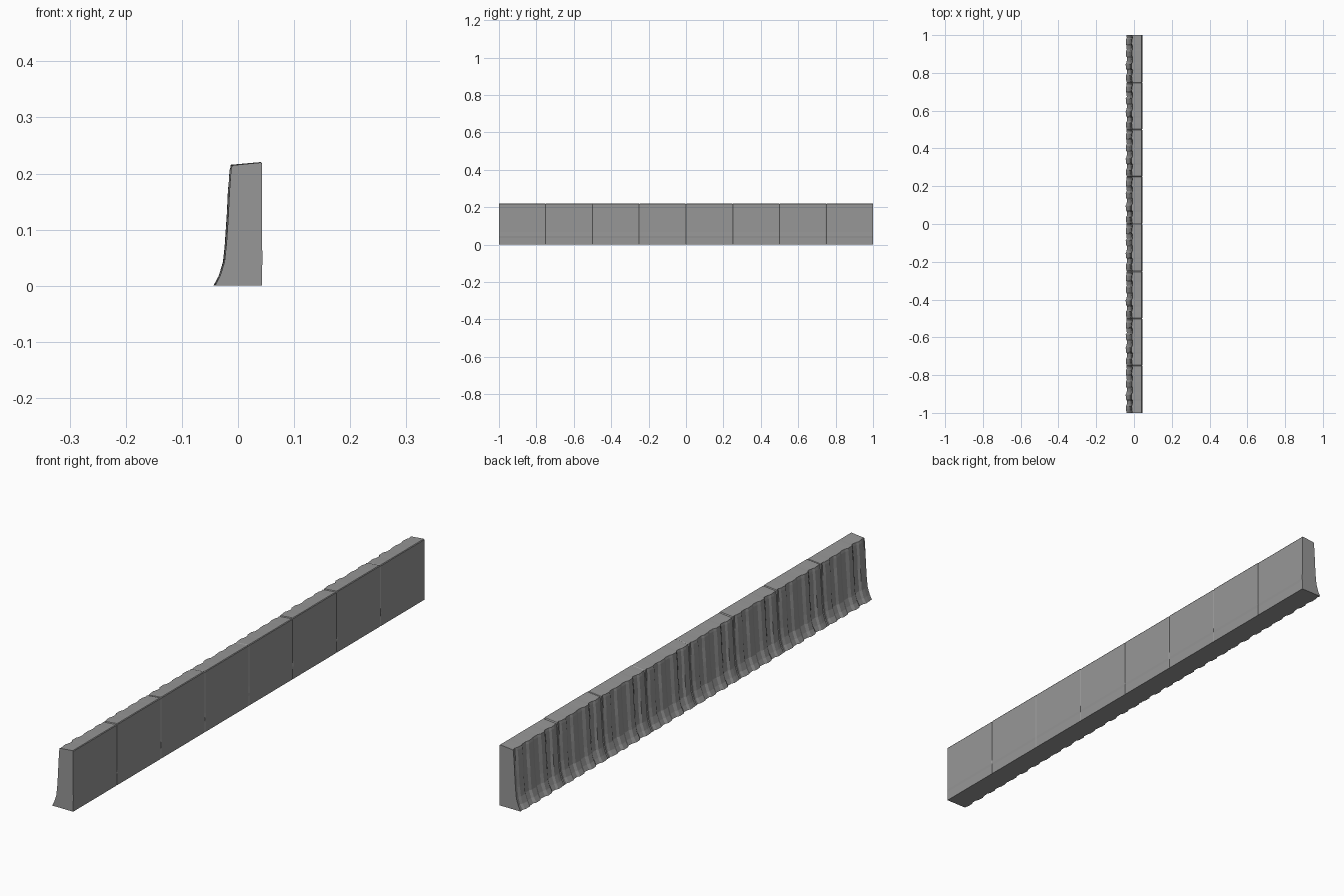
import bpy, bmesh, random

if "Cube" in bpy.data.objects:
    bpy.data.objects.remove(bpy.data.objects["Cube"])

random.seed(4)
BLOCKS, LENGTH = 8, 0.25

# cross-section (x, z): rough face from foot to top edge, then smooth back
rough = [(-0.044, 0.0), (-0.035, 0.017), (-0.027, 0.042), (-0.0235, 0.075),
         (-0.0205, 0.12), (-0.018, 0.17), (-0.0155, 0.205), (-0.0135, 0.2155)]
smooth = [(0.041, 0.2205), (0.043, 0.218), (0.043, 0.068),
          (0.044, 0.045), (0.043, 0.035), (0.043, 0.0)]

# ripples across one block: (position along block, depth of the hollow)
ripples = [(0.003, 0.004), (0.020, 0.001), (0.036, 0.000), (0.044, 0.005), (0.064, 0.006),
           (0.073, 0.001), (0.096, 0.000), (0.108, 0.005), (0.130, 0.006), (0.140, 0.002),
           (0.164, 0.001), (0.174, 0.006), (0.194, 0.005), (0.203, 0.001), (0.226, 0.002),
           (0.236, 0.006), (0.247, 0.004)]
chips = [[random.uniform(-0.0008, 0.0014) for _ in rough] for _ in ripples]
sink = [0.001, 0, 0.0005, 0.002, 0.002, 0.001, 0, 0.0015]   # height lost per block


def ring(bm, y, depth, chip, drop, groove=0.0):
    pts = []
    for i, (x, z) in enumerate(rough):
        inset = max(0, depth + chip[i])
        pts.append((x + inset, z - drop if z > 0.21 else z))
    pts += [(x - groove, z - drop if z > 0.2 else z) for x, z in smooth]
    return [bm.verts.new((x, y, z)) for x, z in pts]


bm = bmesh.new()
flat = [0] * len(rough)
rings = [ring(bm, -1, 0.003, flat, sink[0])]
for b in range(BLOCKS):
    y0 = -1 + b * LENGTH
    for (y, depth), chip in zip(ripples, chips):
        rings.append(ring(bm, y0 + y, depth, chip, sink[b]))
    # joint between blocks, slightly sunk
    if b < BLOCKS - 1:
        rings.append(ring(bm, y0 + LENGTH, 0.006, flat, 0.0035, 0.0012))
rings.append(ring(bm, 1, 0.003, flat, sink[-1]))

# skin and end caps
for a, c in zip(rings, rings[1:]):
    for i in range(len(a)):
        j = (i + 1) % len(a)
        bm.faces.new((a[i], a[j], c[j], c[i]))
bm.faces.new(rings[0])
bm.faces.new(rings[-1])
bmesh.ops.recalc_face_normals(bm, faces=bm.faces)

mesh = bpy.data.meshes.new("rough_stone_kerb")
bm.to_mesh(mesh)
bm.free()
kerb = bpy.data.objects.new("rough_stone_kerb", mesh)
bpy.context.collection.objects.link(kerb)

# dark grey stone
stone = bpy.data.materials.new("dark_stone")
stone.diffuse_color = (0.31, 0.31, 0.31, 1)
stone.use_nodes = True
stone.node_tree.nodes["Principled BSDF"].inputs["Base Color"].default_value = stone.diffuse_color
mesh.materials.append(stone)
